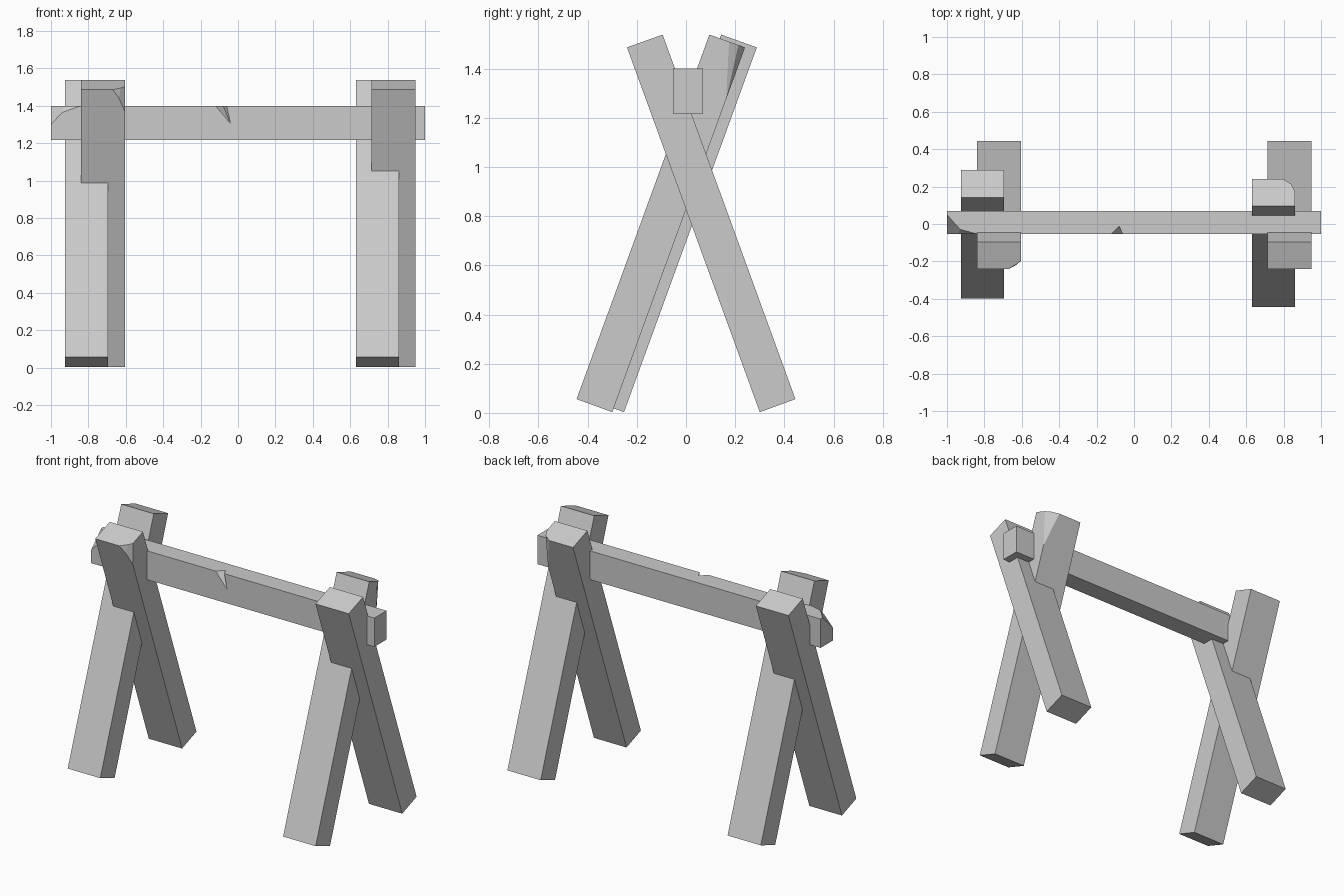
import bpy, bmesh
from mathutils import Vector

if "Cube" in bpy.data.objects:
    bpy.data.objects.remove(bpy.data.objects["Cube"])


def prism(name, profile, x0, x1, chips=()):
    """Extrude a (y, z) profile along x, then slice off chipped corners (3 points per plane)."""
    bm = bmesh.new()
    face = bm.faces.new([bm.verts.new((x0, y, z)) for y, z in profile])
    ext = bmesh.ops.extrude_face_region(bm, geom=[face])
    moved = [g for g in ext['geom'] if isinstance(g, bmesh.types.BMVert)]
    bmesh.ops.translate(bm, verts=moved, vec=(x1 - x0, 0, 0))
    bmesh.ops.recalc_face_normals(bm, faces=bm.faces[:])
    centre = sum((v.co for v in bm.verts), Vector()) / len(bm.verts)
    for pts in chips:
        a, b, c = map(Vector, pts)
        n = (b - a).cross(c - a).normalized()
        if n.dot(centre - a) > 0:
            n = -n
        bmesh.ops.bisect_plane(bm, geom=bm.verts[:] + bm.edges[:] + bm.faces[:],
                               dist=1e-5, plane_co=a, plane_no=n, clear_outer=True)
        bmesh.ops.holes_fill(bm, edges=[e for e in bm.edges if e.is_boundary], sides=0)
    bmesh.ops.recalc_face_normals(bm, faces=bm.faces[:])
    return to_object(bm, name)


def to_object(bm, name):
    me = bpy.data.meshes.new(name)
    bm.to_mesh(me)
    bm.free()
    ob = bpy.data.objects.new(name, me)
    bpy.context.collection.objects.link(ob)
    return ob


# Leaning plank profile: foot at the back, top at the front; mirrored for the other lean
lean = [(0.30, 0.003), (0.445, 0.056), (-0.095, 1.538), (-0.24, 1.486)]


def mirrored(shift=0):
    return [(-y + shift, z) for y, z in lean]


# Crossed legs, some with a chipped top corner
prism("left_front_top_leg", lean, -0.84, -0.605, [
    ((-0.605, -0.195, 1.502), (-0.605, -0.198, 1.37), (-0.637, -0.224, 1.44)),
    ((-0.67, -0.24, 1.486), (-0.637, -0.224, 1.44), (-0.64, -0.222, 1.492)),
])
prism("left_back_top_leg", mirrored(0.048), -0.925, -0.695)
prism("right_front_top_leg", lean, 0.715, 0.95)
prism("right_back_top_leg", mirrored(), 0.63, 0.86, [
    ((0.86, 0.175, 1.509), (0.86, 0.163, 1.275), (0.842, 0.213, 1.495)),
    ((0.842, 0.213, 1.495), (0.80, 0.239, 1.486), (0.86, 0.163, 1.275)),
])

# Horizontal beam with a broken left end
beam = prism("beam", [(-0.053, 1.216), (0.07, 1.216), (0.07, 1.40), (-0.053, 1.40)], -1, 1, [
    ((-1, 0.05, 1.40), (-1, -0.053, 1.30), (-0.94, -0.053, 1.365)),
    ((-0.84, -0.053, 1.40), (-0.94, -0.053, 1.365), (-0.925, -0.03, 1.40)),
])

# Notch cut into the beam's front top edge
a, b, c, d = map(Vector, [(-0.12, -0.053, 1.40), (-0.06, -0.053, 1.40),
                          (-0.04, -0.053, 1.305), (-0.08, -0.012, 1.40)])
mid = (c + d) / 2
bm = bmesh.new()
v = [bm.verts.new(mid + 2.5 * (p - mid)) for p in (a, b, c, d)]
for i, j, k in ((0, 1, 2), (0, 1, 3), (0, 2, 3), (1, 2, 3)):
    bm.faces.new((v[i], v[j], v[k]))
bmesh.ops.recalc_face_normals(bm, faces=bm.faces[:])
cutter = to_object(bm, "notch_cutter")
cutter.hide_render = True
cutter.hide_viewport = True
mod = beam.modifiers.new("notch", 'BOOLEAN')
mod.operation = 'DIFFERENCE'
mod.solver = 'EXACT'
mod.object = cutter
